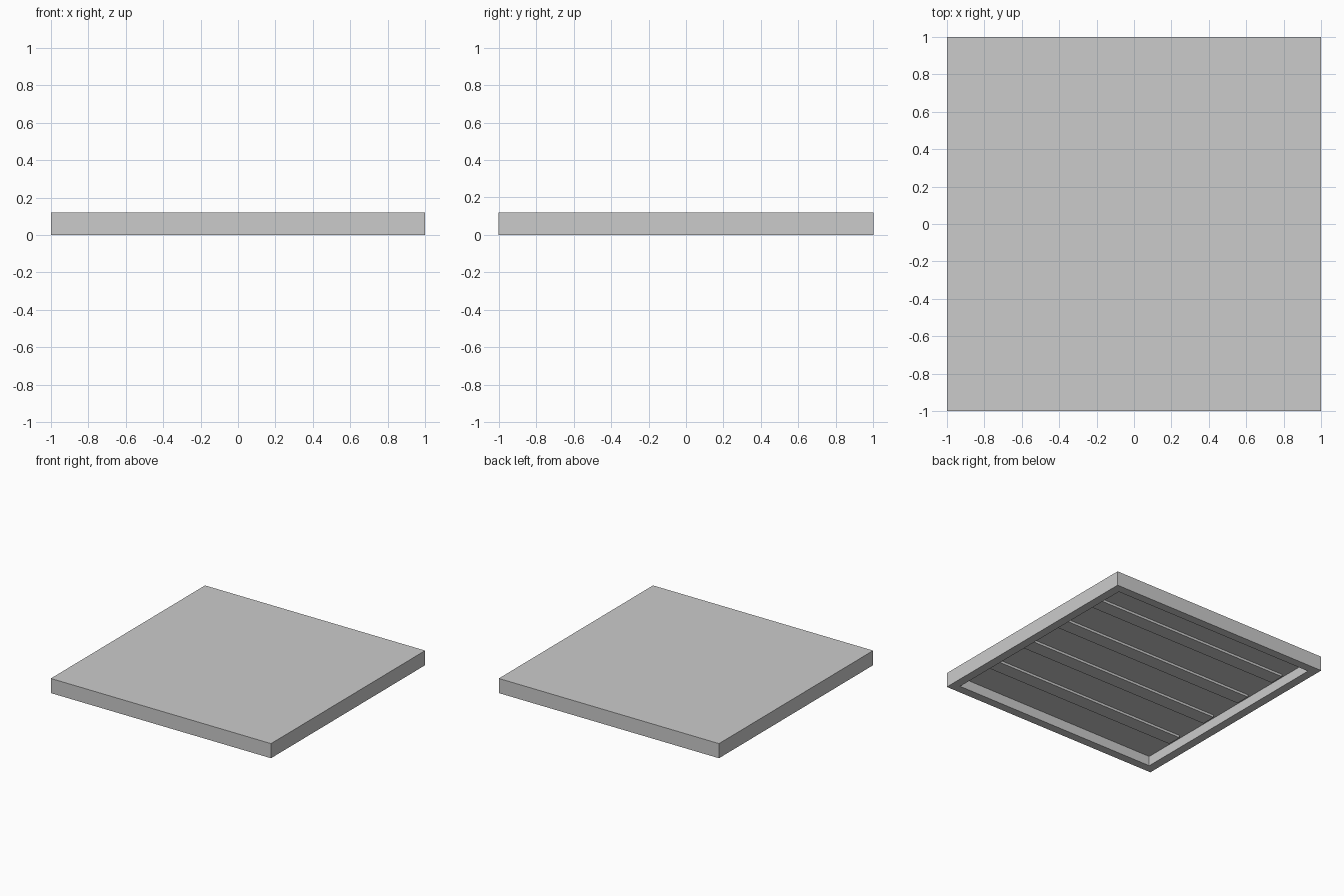
import bpy, bmesh
from mathutils import Vector

if "Cube" in bpy.data.objects:
    bpy.data.objects.remove(bpy.data.objects["Cube"])

HEIGHT, RIM, CEILING, RIB_BOTTOM = 0.12, 0.10, 0.08, 0.06


def new_object(name, bm):
    bmesh.ops.recalc_face_normals(bm, faces=bm.faces)
    mesh = bpy.data.meshes.new(name)
    bm.to_mesh(mesh)
    bm.free()
    obj = bpy.data.objects.new(name, mesh)
    bpy.context.collection.objects.link(obj)
    return obj


def box(name, lo, hi):
    lo, hi = Vector(lo), Vector(hi)
    bm = bmesh.new()
    bmesh.ops.create_cube(bm, size=1)
    bmesh.ops.scale(bm, vec=hi - lo, verts=bm.verts)
    bmesh.ops.translate(bm, vec=(lo + hi) / 2, verts=bm.verts)
    return new_object(name, bm)


# Square tray, open underneath: slab with inset and recessed bottom face
bm = bmesh.new()
bmesh.ops.create_cube(bm, size=2)
bmesh.ops.scale(bm, vec=(1, 1, HEIGHT / 2), verts=bm.verts)
bmesh.ops.translate(bm, vec=(0, 0, HEIGHT / 2), verts=bm.verts)
bm.normal_update()
bottom = min(bm.faces, key=lambda f: f.calc_center_median().z)
bmesh.ops.inset_individual(bm, faces=[bottom], thickness=RIM)
pit = bmesh.ops.extrude_discrete_faces(bm, faces=[bottom])["faces"]
bmesh.ops.translate(bm, vec=(0, 0, CEILING), verts=pit[0].verts)
new_object("tile_panel", bm)

# Four stiffening ribs across the underside
inner = 1 - RIM
for i, y in enumerate((-0.6, -0.2, 0.2, 0.6)):
    box(f"underside_rib_{i + 1}", (-inner, y - 0.06, RIB_BOTTOM),
        (inner, y + 0.06, CEILING))
